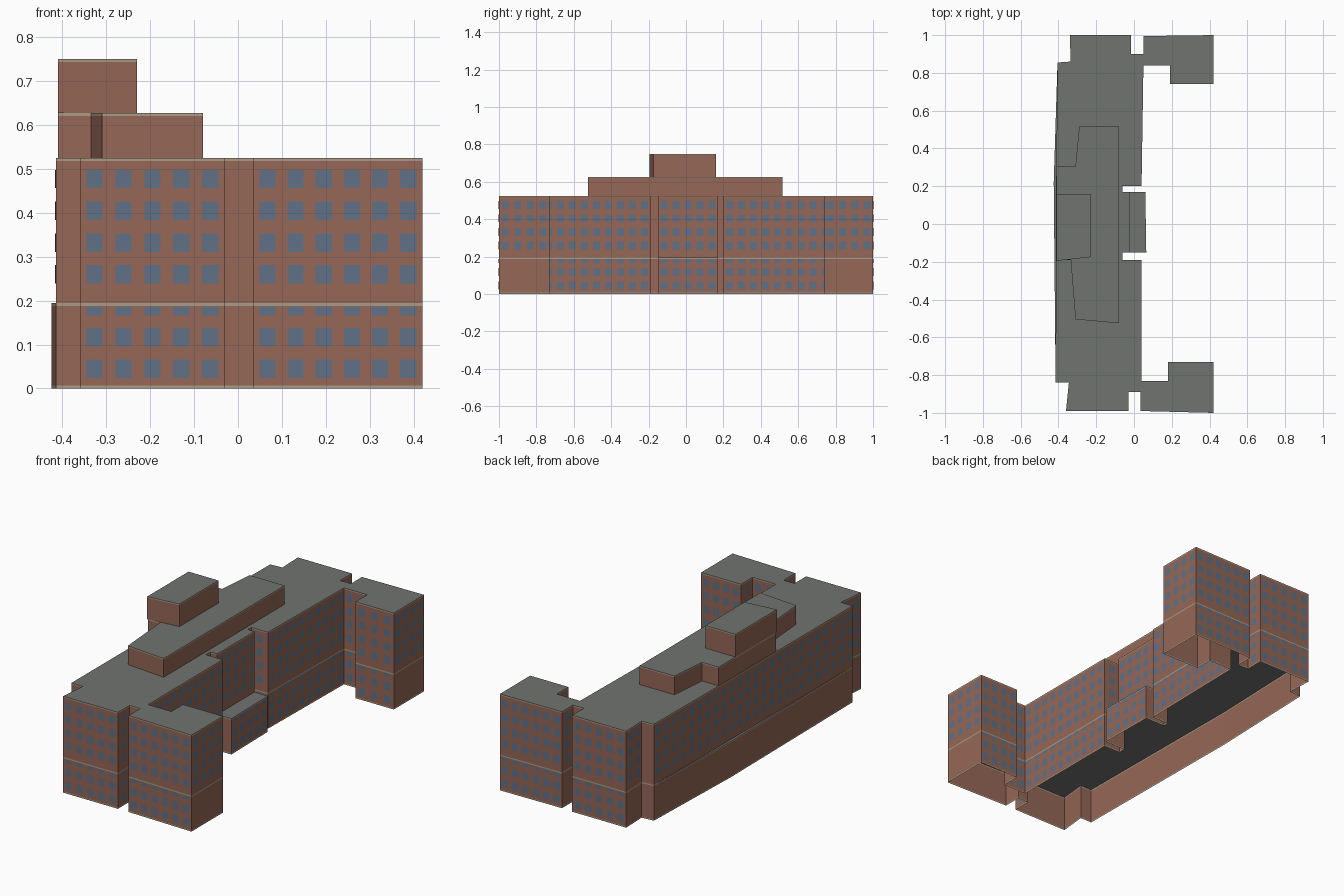
import bpy
import bmesh
from mathutils import Vector

cube = bpy.data.objects.get("Cube")
if cube:
    bpy.data.objects.remove(cube, do_unlink=True)


def make_material(name, rgb):
    mat = bpy.data.materials.new(name)
    mat.use_nodes = True
    color = (*rgb, 1)
    mat.diffuse_color = color
    mat.node_tree.nodes["Principled BSDF"].inputs["Base Color"].default_value = color
    return mat


BRICK, ROOF, TRIM, GLASS = range(4)
MATERIALS = [
    make_material("brick", (0.3, 0.135, 0.095)),
    make_material("roof grey", (0.165, 0.175, 0.165)),
    make_material("stone trim", (0.4, 0.33, 0.24)),
    make_material("window blue", (0.12, 0.165, 0.24)),
]
BAND = 0.007


def finish(bm, name):
    mesh = bpy.data.meshes.new(name)
    bm.to_mesh(mesh)
    bm.free()
    for mat in MATERIALS:
        mesh.materials.append(mat)
    obj = bpy.data.objects.new(name, mesh)
    bpy.context.collection.objects.link(obj)
    return obj


def add_face(bm, points, material):
    face = bm.faces.new([bm.verts.new(p) for p in points])
    face.material_index = material


def wall_strip(bm, outline, low, high, material):
    for a, b in zip(outline, outline[1:] + outline[:1]):
        add_face(bm, [(*a, low), (*b, low), (*b, high), (*a, high)], material)


def block(name, outline, bottom, top, base_band=False):
    """Brick walls with stone bands and a flat roof, open underneath."""
    bm = bmesh.new()
    start = bottom
    if base_band:
        start = bottom + BAND
        wall_strip(bm, outline, bottom, start, TRIM)
    wall_strip(bm, outline, start, top - BAND, BRICK)
    wall_strip(bm, outline, top - BAND, top, TRIM)
    add_face(bm, [(*p, top) for p in outline], ROOF)
    bmesh.ops.remove_doubles(bm, verts=bm.verts, dist=0.0001)
    return finish(bm, name)


def windows(name, outline, rows, has_windows):
    """Thin panes in an even grid on every long enough wall."""
    bm = bmesh.new()
    half = 0.0185
    for a, b in zip(outline, outline[1:] + outline[:1]):
        start, end = Vector((*a, 0)), Vector((*b, 0))
        length = (end - start).length
        along = (end - start).normalized()
        out = Vector((along.y, -along.x, 0))
        if length < 0.09 or not has_windows(start, out):
            continue
        count = round(length / 0.067)
        for i in range(count):
            middle = start + along * length * (i + 0.5) / count + out * 0.0015
            left, right = middle - along * half, middle + along * half
            for low, high in rows:
                add_face(bm, [(p.x, p.y, z) for p, z in
                              ((left, low), (right, low), (right, high), (left, high))], GLASS)
    return finish(bm, name)


# Footprint, counter-clockwise, split where the two storeys differ
south_part = [
    (-.36, -.99), (-.03, -.99), (-.03, -.89), (.035, -.89), (.035, -.99),
    (.42, -1), (.42, -.73), (.18, -.73), (.18, -.83), (.04, -.83),
    (.04, -.19), (-.06, -.19), (-.06, -.15), (-.02, -.15)]
porch_edge = [(.065, -.15), (.06, .17)]
north_part = [
    (-.02, .17), (-.06, .17), (-.06, .2), (.04, .2), (.05, .84),
    (.19, .84), (.19, .74), (.42, .74), (.42, 1), (.05, .995),
    (.05, .9), (-.015, .9), (-.015, 1), (-.34, 1), (-.335, .86), (-.405, .855)]
back_bow = [(-.425, .22)]
back_corner = [(-.415, -.84), (-.345, -.84)]

lower = south_part + porch_edge + north_part + back_bow + back_corner
upper = south_part + north_part + [(-.412, .22)] + back_corner

# Main storeys
FLOOR, EAVES = 0.195, 0.525
block("lower_storeys", lower, 0, FLOOR, base_band=True)
block("upper_storeys", upper, FLOOR, EAVES)

# Windows: the back wall and wing fronts are blank at ground level
lower_rows = [(0.024, 0.066), (0.096, 0.138), (0.166, 0.187)]
upper_rows = [(z - 0.021, z + 0.021) for z in (0.26, 0.332, 0.405, 0.477)]
windows("lower_windows", lower, lower_rows,
        lambda p, n: n.x > -0.9 and not (n.x > 0.9 and p.x > 0.3))
windows("upper_windows", upper, upper_rows, lambda p, n: True)

# Stepped rooftop blocks
TERRACE, SUMMIT = 0.627, 0.75
block("rooftop_terrace", [
    (-.335, -.19), (-.31, -.505), (-.08, -.525), (-.08, .515),
    (-.29, .515), (-.31, .305), (-.41, .305), (-.41, -.19)], EAVES, TERRACE)
block("rooftop_tower", [
    (-.41, -.195), (-.23, -.175), (-.23, .16), (-.41, .16)], TERRACE, SUMMIT)
